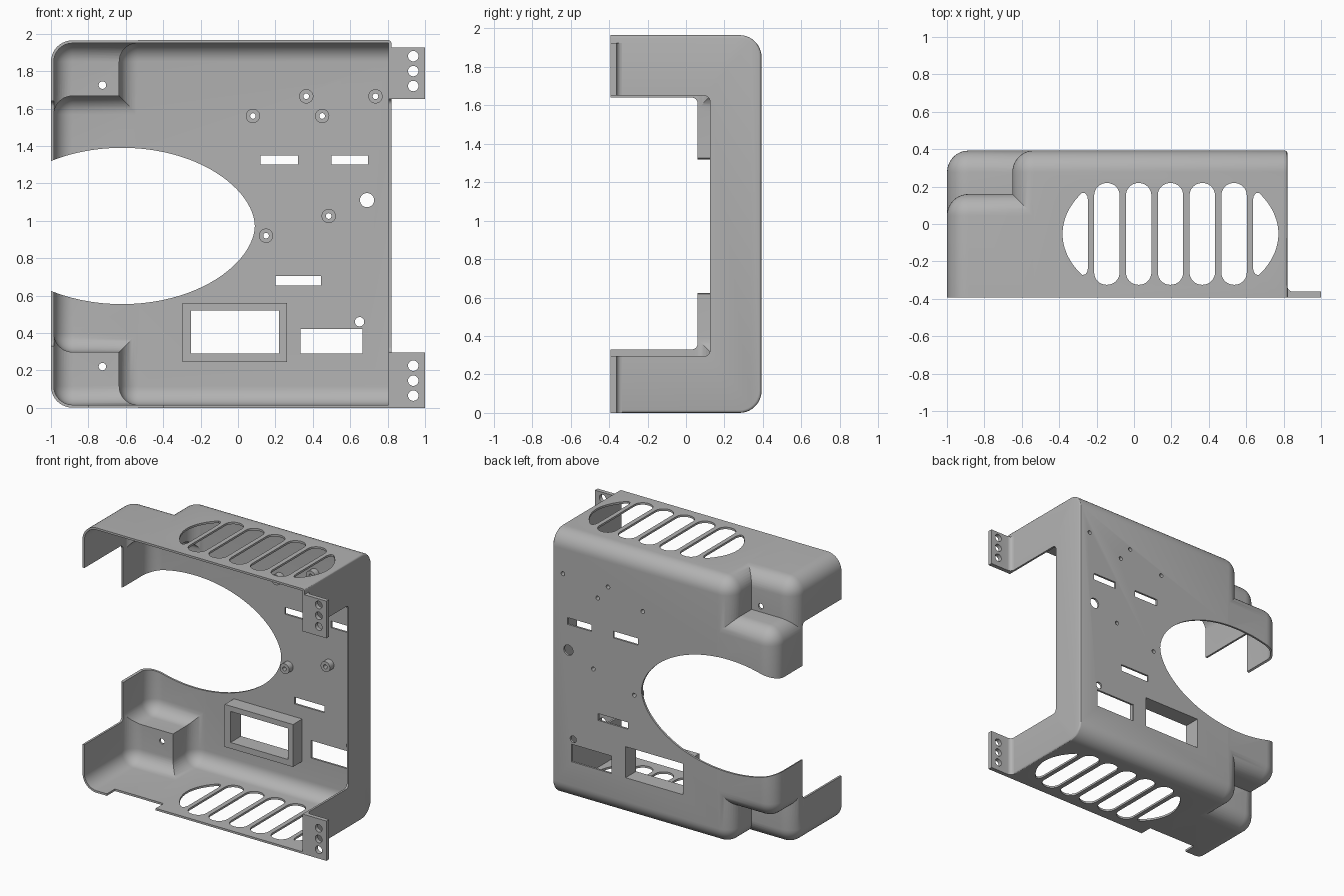
import bpy, bmesh, math
from mathutils import Vector

old = bpy.data.objects.get("Cube")
if old:
    bpy.data.objects.remove(old, do_unlink=True)

LEFT, RIGHT, STEP_X = -1.0, 0.82, -0.65    # ends of the shell, and its corner step
BACK, STEP_Y, FRONT = 0.393, 0.16, -0.393
TOP, STEP_Z = 1.965, 0.283
WALL, ROUND = 0.015, 0.115

grey = bpy.data.materials.new("plain_grey")
grey.use_nodes = True
GREY = (0.45, 0.45, 0.45, 1)
grey.diffuse_color = GREY
grey.node_tree.nodes["Principled BSDF"].inputs["Base Color"].default_value = GREY


def finish(name, bm):
    bmesh.ops.recalc_face_normals(bm, faces=bm.faces)
    mesh = bpy.data.meshes.new(name)
    bm.to_mesh(mesh)
    bm.free()
    mesh.materials.append(grey)
    obj = bpy.data.objects.new(name, mesh)
    bpy.context.collection.objects.link(obj)
    return obj


def boolean(target, tool, operation="DIFFERENCE", keep=False):
    mod = target.modifiers.new("boolean", "BOOLEAN")
    mod.operation, mod.solver, mod.object = operation, "EXACT", tool
    bpy.context.view_layer.objects.active = target
    bpy.ops.object.modifier_apply(modifier=mod.name)
    if not keep:
        bpy.data.objects.remove(tool, do_unlink=True)


def rounded_rect(u0, u1, v0, v1, r=0.0, n=8):
    if r == 0:
        return [(u0, v0), (u1, v0), (u1, v1), (u0, v1)]
    pts = []
    centres = [(u1 - r, v1 - r), (u0 + r, v1 - r), (u0 + r, v0 + r), (u1 - r, v0 + r)]
    for q, (cu, cv) in enumerate(centres):
        for i in range(n + 1):
            a = (q + i / n) * math.pi / 2
            pts.append((cu + r * math.cos(a), cv + r * math.sin(a)))
    return pts


def circle(u, v, r, n=32):
    return [(u + r * math.cos(math.tau * i / n), v + r * math.sin(math.tau * i / n)) for i in range(n)]


def prisms(name, shapes, axis, lo, hi):
    """One object of straight prisms, each outline swept along an axis."""
    place = {"x": lambda u, v, d: (d, u, v), "y": lambda u, v, d: (u, d, v), "z": lambda u, v, d: (u, v, d)}[axis]
    bm = bmesh.new()
    for pts in shapes:
        ends = [[bm.verts.new(place(u, v, d)) for u, v in pts] for d in (lo, hi)]
        for end in ends:
            bm.faces.new(end)
        for i in range(len(pts)):
            bm.faces.new((ends[0][i - 1], ends[0][i], ends[1][i], ends[1][i - 1]))
    return finish(name, bm)


def soft_box(x0, x1, y0, y1, z0, z1, r, end_r=0.0):
    """Box with round edges, but plain on its front and right faces."""
    bm = bmesh.new()
    bmesh.ops.create_cube(bm, size=1)
    for v in bm.verts:
        v.co = ((x0, x1)[v.co.x > 0], (y0, y1)[v.co.y > 0], (z0, z1)[v.co.z > 0])

    def on(e, axis, value):
        return all(abs(v.co[axis] - value) < 1e-4 for v in e.verts)
    edges = [e for e in bm.edges if not on(e, 0, x1) and not on(e, 1, y0)]
    bmesh.ops.bevel(bm, geom=edges, offset=r, segments=10, profile=0.5, affect="EDGES")
    if end_r:
        edges = [e for e in bm.edges if on(e, 0, x1) and not on(e, 1, y0)]
        bmesh.ops.bevel(bm, geom=edges, offset=end_r, segments=3, profile=0.5, affect="EDGES")
    return finish("soft_box", bm)


def stepped_body(t, front, end_r):
    """Solid of three soft boxes, drawn in by t; the small gap keeps their faces from coinciding."""
    r, gap = ROUND - t, 0.0006
    z0, z1, back = t, TOP - t, BACK - t
    body = soft_box(STEP_X + t, RIGHT - t, front, back, z0, z1, r, end_r)
    middle = soft_box(LEFT + t + gap, -0.3, front - 0.02, back - gap, STEP_Z + t, TOP - STEP_Z - t, r)
    shallow = soft_box(LEFT + t, -0.2, front - 0.04, STEP_Y - t, z0 + gap, z1 - gap, r)
    boolean(body, middle, "UNION")
    boolean(body, shallow, "UNION")
    return body


# Thin hollow shell, trimmed open at the front
shell = stepped_body(0, FRONT - 0.1, 0.014)
shell.name = shell.data.name = "shell"
boolean(shell, stepped_body(WALL, FRONT - 0.3, 0))
boolean(shell, prisms("cut", [rounded_rect(-1.5, 1.5, -0.5, 2.5)], "y", -1.5, FRONT))

# Cutouts in the two end walls, and a relief in the bottom front edge
boolean(shell, prisms("cut", [rounded_rect(-0.6, 0.125, 0.295, 1.65, 0.03)], "x", 0.75, 0.9))
boolean(shell, prisms("cut", [rounded_rect(-0.6, 0.06, 0.33, 1.64, 0.03)], "x", -1.1, -0.8))
boolean(shell, prisms("cut", [rounded_rect(-0.8, -0.4, -0.6, -0.3)], "z", -0.1, 0.1))

# Large oval opening, a little fuller in the middle than at its ends
oval = [(-0.62 + 0.71 * u, 0.972 + math.copysign(0.418 * abs(v) ** 1.1, v)) for u, v in circle(0, 0, 1, 96)]
boolean(shell, prisms("cut", [oval], "y", -0.6, 0.6))

# Vents: long slots in the middle, a lens at each end
PITCH, MID_X, MID_Y = 0.17, 0.195, -0.053
vents = []
for i in range(-2, 3):
    x = MID_X + i * PITCH
    vents.append(rounded_rect(x - 0.068, x + 0.068, MID_Y - 0.272, MID_Y + 0.272, 0.066))
for side in (-1, 1):
    corner = [(0.44, 0.17), (0.444, 0.2), (0.455, 0.217)]
    arc = [math.radians(-35 + 70 * i / 24) for i in range(25)]
    half = [(u, -v) for u, v in corner]
    half += [(0.577 * math.cos(a), 0.383 * math.sin(a)) for a in arc] + corner[::-1]
    vents.append([(MID_X + side * u, MID_Y + v) for u, v in half])
boolean(shell, prisms("cut", vents, "z", -0.2, 2.2))

# Openings in the back panel
bosses = [(0.08, 1.56), (0.365, 1.665), (0.45, 1.56), (0.735, 1.665), (0.485, 1.025), (0.15, 0.92)]
holes = [(0.69, 1.11, 0.038), (0.65, 0.46, 0.025), (-0.725, 1.725, 0.02), (-0.725, 0.22, 0.02)]
slots = [(0.12, 0.32, 1.30, 1.35), (0.5, 0.695, 1.30, 1.35), (0.2, 0.445, 0.655, 0.705),
         (0.335, 0.665, 0.29, 0.42), (-0.25, 0.22, 0.29, 0.52)]
shapes = [circle(x, z, 0.015) for x, z in bosses]
shapes += [circle(*h) for h in holes] + [rounded_rect(*s) for s in slots]
openings = prisms("openings_cutter", shapes, "y", 0.1, 0.6)
boolean(shell, openings, keep=True)

# Screw bosses and window frame inside the back panel
screw_bosses = prisms("screw_bosses", [circle(x, z, 0.038) for x, z in bosses], "y", 0.33, BACK - 0.008)
boolean(screw_bosses, openings, keep=True)
window_frame = prisms("window_frame", [rounded_rect(-0.298, 0.262, 0.245, 0.56)], "y", 0.27, BACK - 0.008)
boolean(window_frame, openings)

# Mounting tabs with three holes each and a small fillet at the wall
parts = [shell, screw_bosses, window_frame]
for name, z0, z1, first in (("lower_tab", 0.0, 0.295, 0.065), ("upper_tab", 1.65, 1.925, 1.72)):
    profile = [(RIGHT - 0.012, FRONT), (1, FRONT), (1, -0.362)]
    for i in range(7):
        a = math.radians(-90 - 90 * i / 6)
        profile.append((RIGHT + 0.03 + 0.03 * math.cos(a), -0.332 + 0.03 * math.sin(a)))
    profile.append((RIGHT - 0.012, -0.332))
    tab = prisms(name, [profile], "z", z0, z1)
    rows = [circle(0.937, first + 0.08 * i, 0.028) for i in range(3)]
    boolean(tab, prisms("cut", rows, "y", -0.6, 0))
    parts.append(tab)

# Smooth the curves, keep the edges sharp
bpy.ops.object.select_all(action="DESELECT")
for obj in parts:
    obj.select_set(True)
bpy.context.view_layer.objects.active = shell
bpy.ops.object.shade_smooth_by_angle(angle=math.radians(30))
